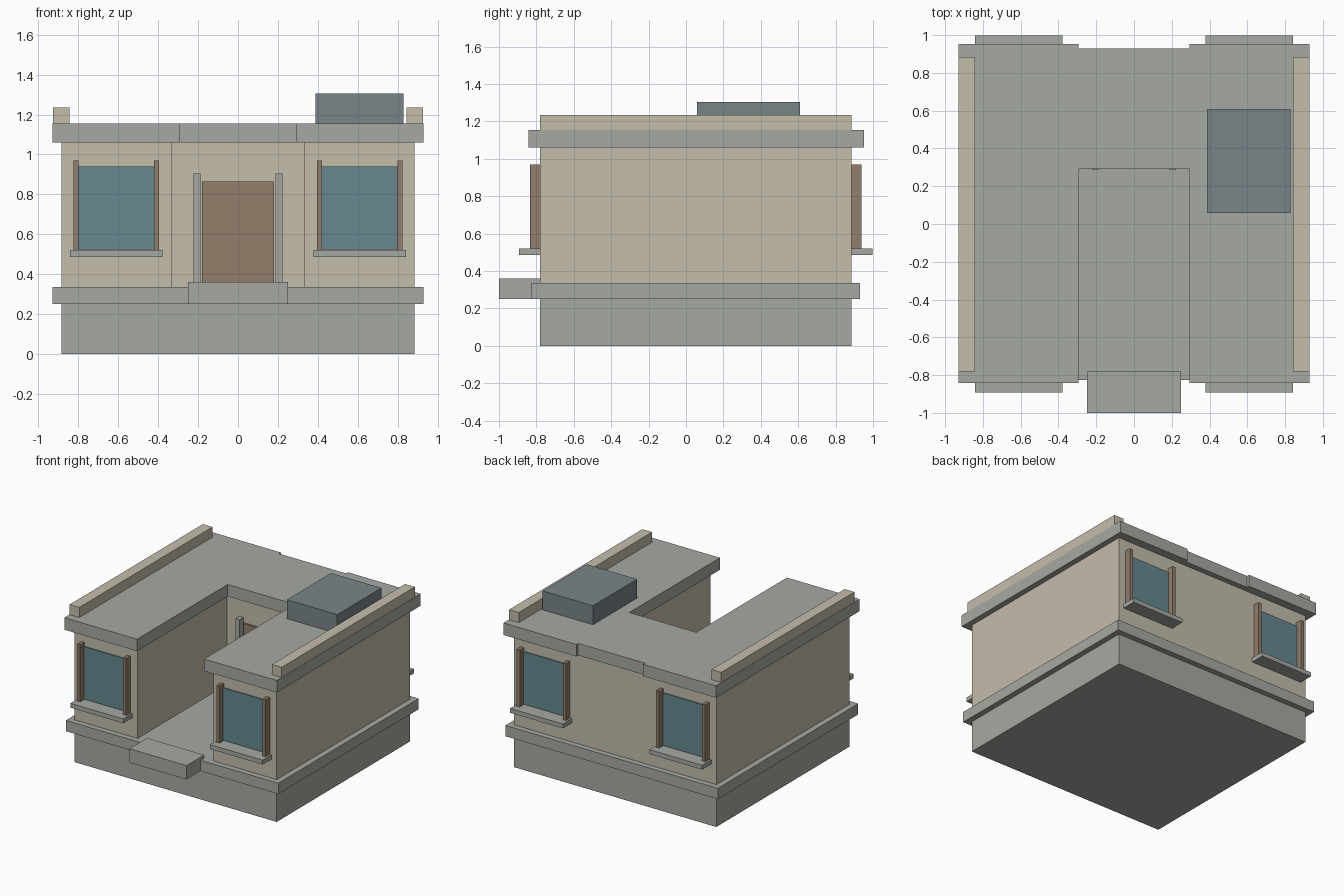
import bpy, bmesh

if "Cube" in bpy.data.objects:
    bpy.data.objects.remove(bpy.data.objects["Cube"])


def material(name, rgb):
    m = bpy.data.materials.new(name)
    m.diffuse_color = (*rgb, 1)
    m.use_nodes = True
    m.node_tree.nodes["Principled BSDF"].inputs["Base Color"].default_value = m.diffuse_color
    return m


STONE = material("stone", (0.38, 0.40, 0.36))
PLASTER = material("plaster", (0.56, 0.51, 0.41))
WOOD = material("wood", (0.29, 0.21, 0.145))
GLASS = material("glass", (0.13, 0.25, 0.28))
METAL = material("metal", (0.19, 0.235, 0.25))


def prism(name, outline, z0, z1, mat):
    """Extrude a plan outline from z0 up to z1."""
    bm = bmesh.new()
    face = bm.faces.new([bm.verts.new((x, y, z0)) for x, y in outline])
    top = bmesh.ops.extrude_face_region(bm, geom=[face])["geom"]
    bmesh.ops.translate(bm, vec=(0, 0, z1 - z0),
                        verts=[v for v in top if isinstance(v, bmesh.types.BMVert)])
    bmesh.ops.recalc_face_normals(bm, faces=bm.faces)
    mesh = bpy.data.meshes.new(name)
    bm.to_mesh(mesh)
    bm.free()
    mesh.materials.append(mat)
    ob = bpy.data.objects.new(name, mesh)
    bpy.context.collection.objects.link(ob)
    return ob


def box(name, x, y, z, mat):
    (x0, x1), (y0, y1) = sorted(x), sorted(y)
    return prism(name, [(x0, y0), (x1, y0), (x1, y1), (x0, y1)], *z, mat)


def mirrored(half):
    """Complete a half outline (x > 0) across x = 0."""
    return half + [(-x, y) for x, y in reversed(half)]


FRONT, BACK, COURT = -0.78, 0.885, 0.335   # wall faces in y

# Foundation, ledge and entrance step
box("foundation", (-0.885, 0.885), (FRONT, BACK), (0, 0.25), STONE)
box("ledge", (-0.93, 0.93), (-0.825, 0.93), (0.25, 0.335), STONE)
box("entrance_step", (-0.25, 0.25), (-1.0, FRONT), (0.25, 0.36), STONE)

# U-shaped walls around the courtyard, and the roof slab over them
prism("walls", mirrored([(0.333, COURT), (0.333, FRONT), (0.885, FRONT), (0.885, BACK)]),
      0.335, 1.06, PLASTER)
prism("roof_slab", mirrored([(0.293, 0.29), (0.293, -0.843), (0.93, -0.843), (0.93, 0.953),
                             (0.293, 0.953), (0.293, 0.93)]), 1.06, 1.155, STONE)

# Door in the courtyard
box("door", (-0.18, 0.18), (COURT - 0.012, COURT), (0.335, 0.865), WOOD)

for s, side in ((-1, "left"), (1, "right")):
    box(f"door_post_{side}", (s * 0.188, s * 0.223), (0.285, COURT), (0.335, 0.905), STONE)
    box(f"parapet_{side}", (s * 0.843, s * 0.928), (FRONT, BACK), (1.155, 1.235), PLASTER)

    # Windows: pane, two wooden posts and a sill, on front and back
    for wall, d, end in ((FRONT, -1, "front"), (BACK, 1, "back")):
        tag = f"{end}_{side}"
        cx = s * 0.61
        box(f"window_pane_{tag}", (cx - 0.19, cx + 0.19), (wall, wall + d * 0.008), (0.525, 0.94), GLASS)
        box(f"window_sill_{tag}", (cx - 0.231, cx + 0.231), (wall, wall + d * 0.113), (0.485, 0.52), STONE)
        for k in (-1, 1):
            box(f"window_post_{tag}_{'outer' if k == s else 'inner'}",
                (cx + k * 0.188, cx + k * 0.215), (wall, wall + d * 0.053), (0.52, 0.97), WOOD)

# Rooftop unit
box("roof_unit", (0.387, 0.828), (0.058, 0.61), (1.155, 1.305), METAL)
